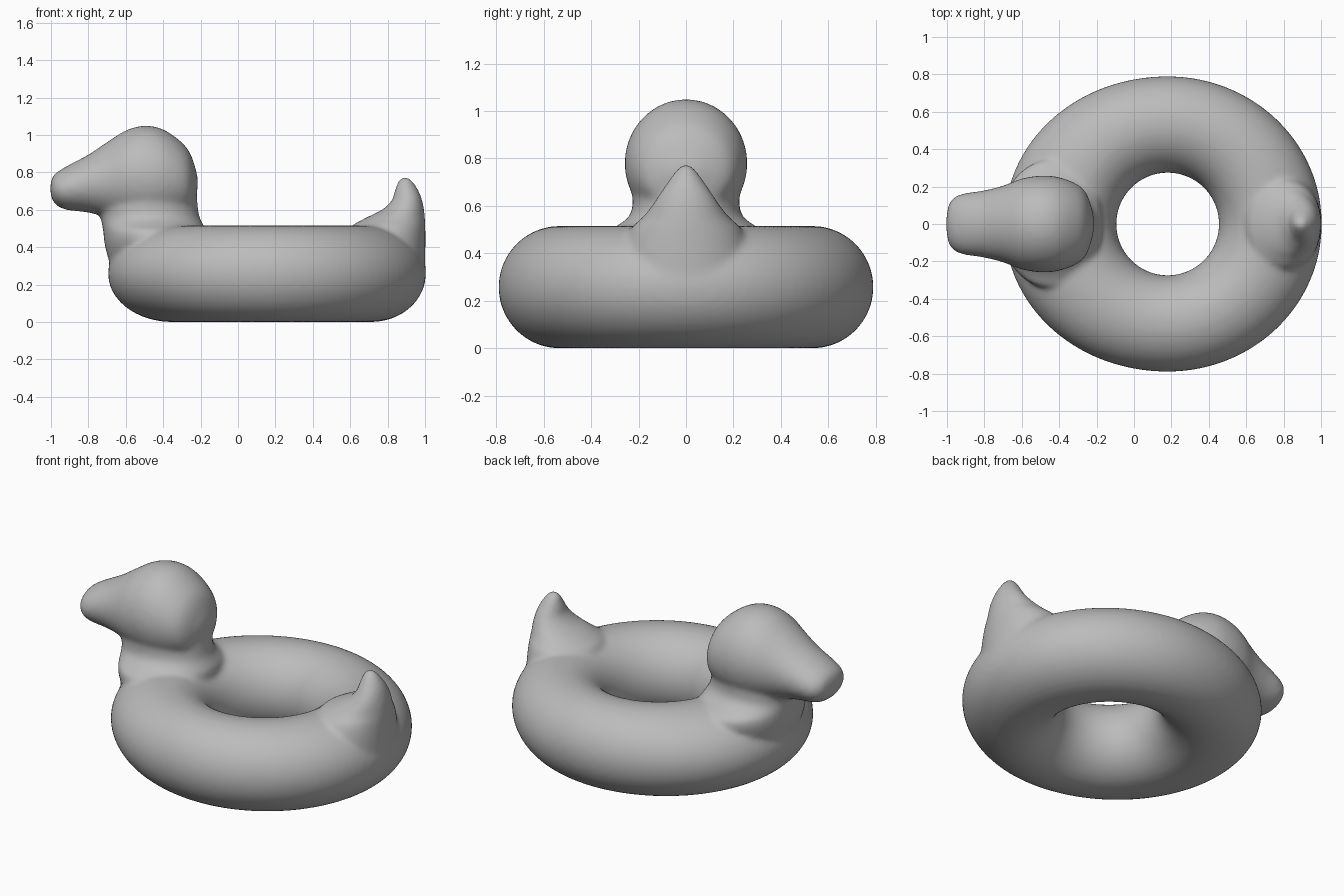
import bpy, bmesh
from math import cos, sin, pi

cube = bpy.data.objects.get("Cube")
if cube:
    bpy.data.objects.remove(cube)

vinyl = bpy.data.materials.new("grey vinyl")
vinyl.use_nodes = True
GREY = (0.5, 0.5, 0.5, 1)
vinyl.diffuse_color = GREY
vinyl.node_tree.nodes["Principled BSDF"].inputs["Base Color"].default_value = GREY


def skin(name, loops, closed=False):
    """Bridge equal-sized loops of points into a closed solid."""
    bm = bmesh.new()
    rings = [[bm.verts.new(p) for p in loop] for loop in loops]
    n = len(rings[0])
    pairs = list(zip(rings, rings[1:]))
    if closed:
        pairs.append((rings[-1], rings[0]))
    else:
        bm.faces.new(rings[0])
        bm.faces.new(rings[-1])
    for a, b in pairs:
        for i in range(n):
            j = (i + 1) % n
            bm.faces.new((a[i], a[j], b[j], b[i]))
    bmesh.ops.recalc_face_normals(bm, faces=bm.faces)
    mesh = bpy.data.meshes.new(name)
    bm.to_mesh(mesh)
    bm.free()
    mesh.materials.append(vinyl)
    obj = bpy.data.objects.new(name, mesh)
    bpy.context.collection.objects.link(obj)
    return obj


def spline(rows, steps=6):
    """Smoothly interpolate the rows of a section table."""
    out = []
    for k in range(len(rows) - 1):
        p0, p1, p2, p3 = (rows[min(max(k + d, 0), len(rows) - 1)] for d in (-1, 0, 1, 2))
        for s in range(steps):
            t = s / steps
            out.append([b + t / 2 * (c - a + t * (2*a - 5*b + 4*c - d + t * (3*(b - c) + d - a)))
                        for a, b, c, d in zip(p0, p1, p2, p3)])
    return out + [list(rows[-1])]


def angles(n):
    return [2 * pi * i / n for i in range(n)]


def upright_loft(name, rows):
    """Rows: height, low x, high x, half width in y."""
    return skin(name, [[((a + b) / 2 + (b - a) / 2 * cos(t), w * sin(t), z) for t in angles(40)]
                       for z, a, b, w in spline(rows)])


# Inflated ring, drawn out towards the breast and the tail
CX, MAJOR, TUBE = 0.18, 0.532, 0.258
loops = []
for a in angles(96):
    c = cos(a)
    bulge = 0.085 * max(-c, 0) ** 2 + 0.035 * max(c, 0) ** 2
    loop = []
    for t in angles(40):
        r = MAJOR + (TUBE + (bulge if cos(t) > 0 else 0)) * cos(t)
        loop.append((CX + r * c, r * sin(a), TUBE + TUBE * sin(t)))
    loops.append(loop)
ring = skin("duck_swim_ring", loops, closed=True)

# Neck, flaring into the ring
neck = upright_loft("neck", [
    (0.22, -0.66, -0.25, 0.24), (0.40, -0.71, -0.18, 0.33), (0.48, -0.72, -0.17, 0.34),
    (0.52, -0.727, -0.185, 0.285), (0.56, -0.735, -0.205, 0.237), (0.62, -0.745, -0.215, 0.225),
    (0.70, -0.72, -0.22, 0.235)])

# Head and bill: x, low z, high z, half width
head_rows = [
    (-1.003, 0.69, 0.74, 0.04), (-0.985, 0.64, 0.785, 0.115), (-0.93, 0.603, 0.825, 0.158),
    (-0.80, 0.585, 0.895, 0.18), (-0.70, 0.56, 0.962, 0.205), (-0.60, 0.53, 1.024, 0.243),
    (-0.50, 0.51, 1.05, 0.258), (-0.40, 0.52, 1.03, 0.25), (-0.30, 0.56, 0.96, 0.21),
    (-0.25, 0.60, 0.89, 0.155), (-0.216, 0.71, 0.78, 0.05)]
head = skin("head", [[(x, w * cos(t), (a + b) / 2 + (b - a) / 2 * sin(t)) for t in angles(40)]
                     for x, a, b, w in spline(head_rows)])

# Upturned tail
tail = upright_loft("tail", [
    (0.22, 0.70, 1.0, 0.26), (0.40, 0.62, 1.002, 0.26), (0.50, 0.60, 1.002, 0.235),
    (0.55, 0.67, 1.0, 0.185), (0.60, 0.77, 0.995, 0.145), (0.65, 0.822, 0.985, 0.112),
    (0.70, 0.838, 0.967, 0.078), (0.75, 0.855, 0.935, 0.042), (0.775, 0.875, 0.908, 0.016)])

# Weld the parts into one soft skin
for obj in bpy.context.selected_objects:
    obj.select_set(False)
for obj in (ring, neck, head, tail):
    obj.select_set(True)
bpy.context.view_layer.objects.active = ring
bpy.ops.object.join()
remesh = ring.modifiers.new("Weld", 'REMESH')
remesh.mode = 'VOXEL'
remesh.voxel_size = 0.015
remesh.use_smooth_shade = True
soften = ring.modifiers.new("Soften", 'SMOOTH')
soften.factor = 0.5
soften.iterations = 8
for poly in ring.data.polygons:
    poly.use_smooth = True
